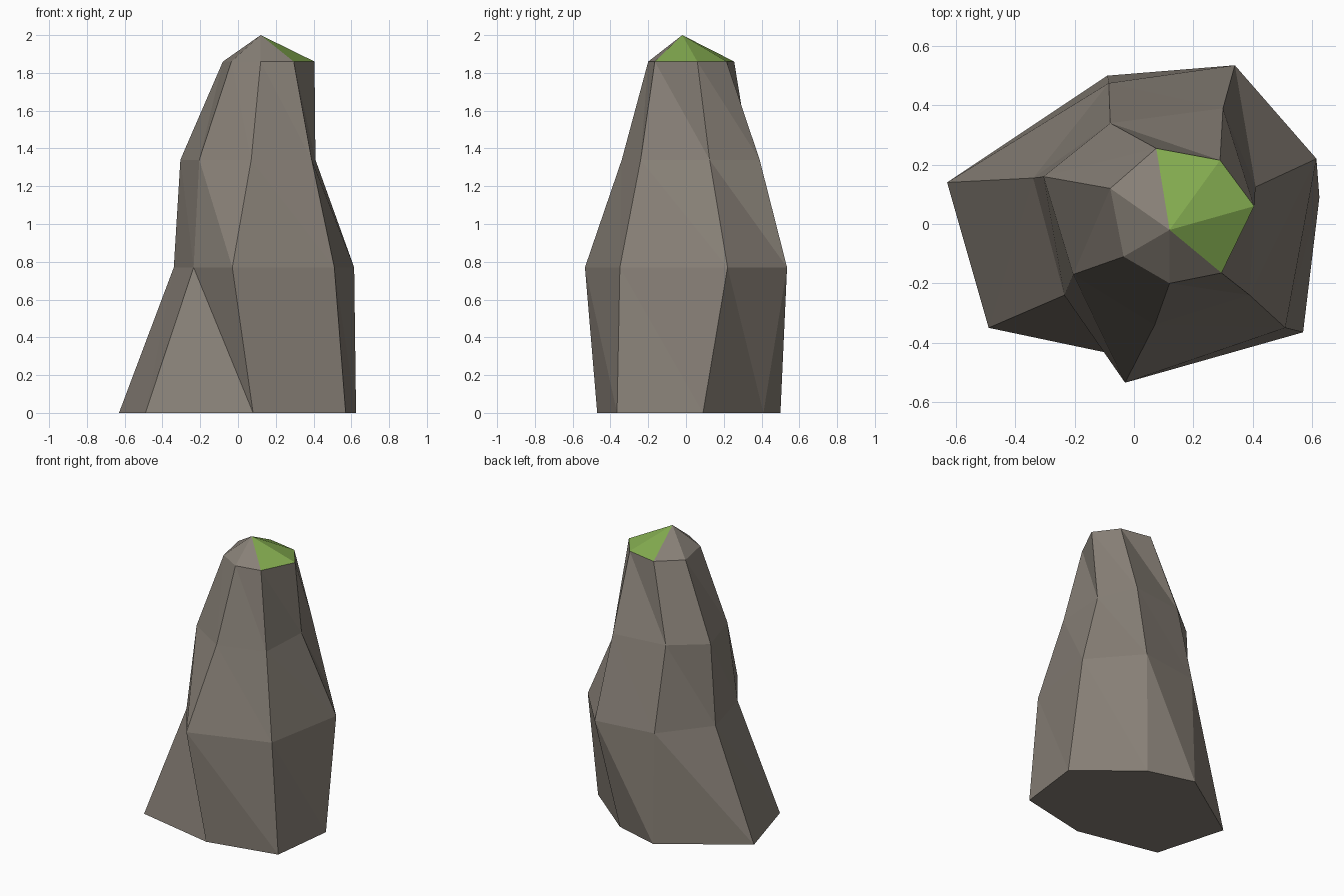
import bpy, bmesh

if "Cube" in bpy.data.objects:
    bpy.data.objects.remove(bpy.data.objects["Cube"])

def material(name, rgb):
    m = bpy.data.materials.new(name)
    m.diffuse_color = (*rgb, 1)
    m.use_nodes = True
    m.node_tree.nodes["Principled BSDF"].inputs["Base Color"].default_value = m.diffuse_color
    return m

# Seven-sided cross-sections of the rock, bottom to top
SECTIONS = [
    (0.00, [(.57, -.365), (.625, .09), (.23, .41), (-.09, .5), (-.63, .14), (-.49, -.35), (.08, -.47)]),
    (0.77, [(.51, -.35), (.615, .22), (.34, .535), (-.085, .475), (-.34, .155), (-.235, -.24), (-.03, -.535)]),
    (1.34, [(.39, -.24), (.41, .125), (.30, .39), (-.08, .34), (-.305, .16), (-.205, -.17), (.07, -.34)]),
    (1.86, [(.295, -.165), (.405, .06), (.29, .215), (.075, .255), (-.08, .12), (-.035, -.11), (.12, -.2)]),
]
APEX = (.12, -.02, 2.0)
SIDES = 7

bm = bmesh.new()
rings = [[bm.verts.new((x, y, z)) for x, y in pts] for z, pts in SECTIONS]
apex = bm.verts.new(APEX)

# Flat underside
bm.faces.new(rings[0][::-1])

# Faceted walls, every quad split along the same diagonal
for low, high in zip(rings, rings[1:]):
    for i in range(SIDES):
        j = (i + 1) % SIDES
        bm.faces.new((low[i], low[j], high[i]))
        bm.faces.new((low[j], high[j], high[i]))

# Pointed cap, mossy on the back right side
for i in range(SIDES):
    f = bm.faces.new((rings[-1][i], rings[-1][(i + 1) % SIDES], apex))
    c = f.calc_center_median()
    f.material_index = 1 if c.x + c.y > 0.2 else 0

mesh = bpy.data.meshes.new("rock_spire")
bm.to_mesh(mesh)
bm.free()
mesh.materials.append(material("warm grey stone", (.245, .216, .184)))
mesh.materials.append(material("moss green", (.23, .41, .08)))
rock = bpy.data.objects.new("rock_spire", mesh)
bpy.context.collection.objects.link(rock)
